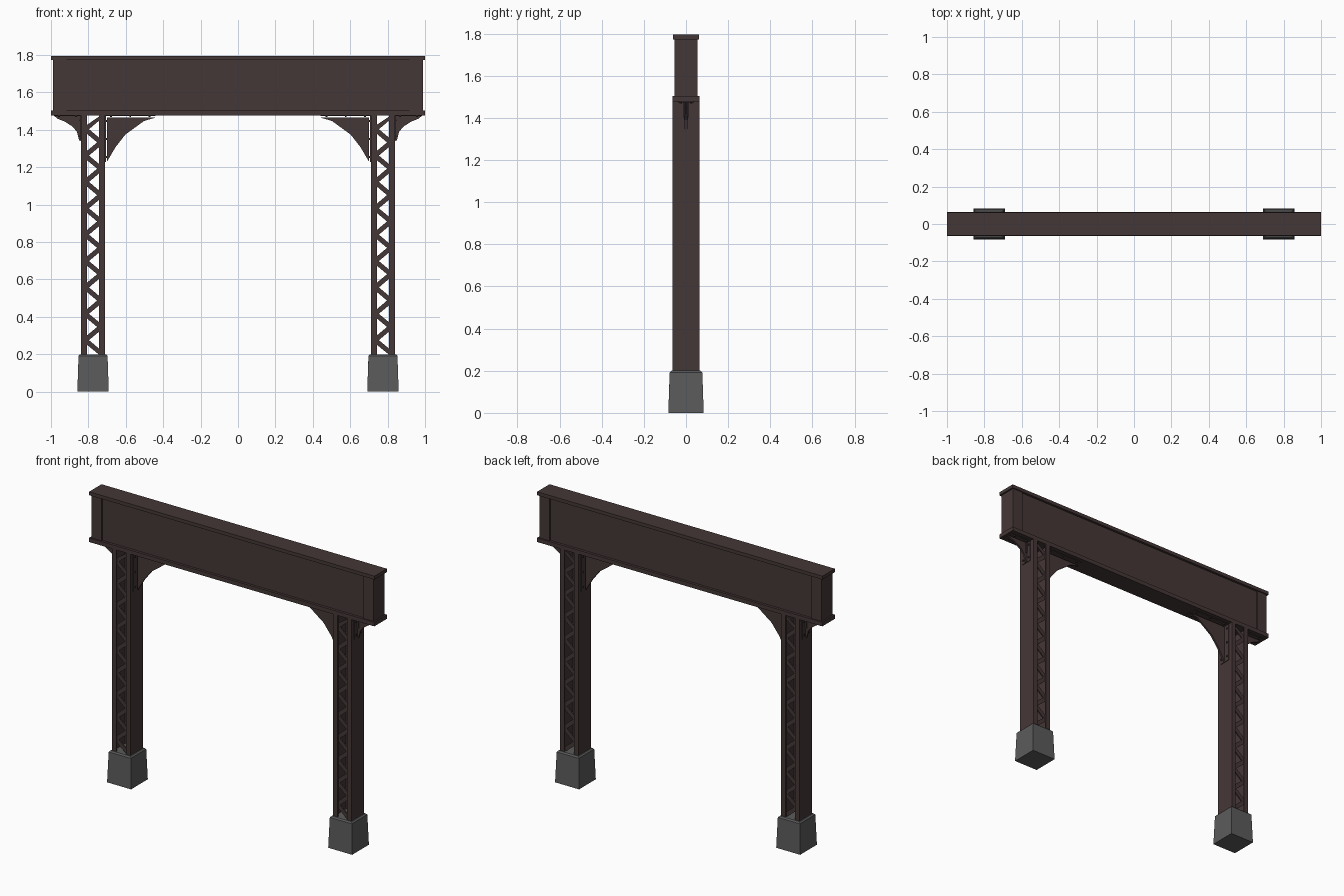
import bpy, bmesh, math
from mathutils import Matrix, Vector

if "Cube" in bpy.data.objects:
    bpy.data.objects.remove(bpy.data.objects["Cube"])


def material(name, rgb):
    m = bpy.data.materials.new(name)
    m.diffuse_color = (*rgb, 1)
    m.use_nodes = True
    m.node_tree.nodes["Principled BSDF"].inputs["Base Color"].default_value = m.diffuse_color
    return m


BROWN = material("brown_steel", (0.060, 0.038, 0.038))
GREY = material("grey_concrete", (0.105, 0.105, 0.105))


def box(bm, x0, x1, y0, y1, z0, z1):
    size = Matrix.Diagonal((abs(x1 - x0), abs(y1 - y0), abs(z1 - z0), 1))
    centre = Matrix.Translation(((x0 + x1) / 2, (y0 + y1) / 2, (z0 + z1) / 2))
    return bmesh.ops.create_cube(bm, size=1, matrix=centre @ size)["verts"]


def prism(bm, points, y0, y1):
    """Extrude an x-z outline along y."""
    face = bm.faces.new([bm.verts.new((x, y0, z)) for x, z in points])
    new = bmesh.ops.extrude_face_region(bm, geom=[face])["geom"]
    for v in new:
        if isinstance(v, bmesh.types.BMVert):
            v.co.y = y1


def bolt(bm, pos, axis, r=0.006, h=0.007):
    rot = Vector((0, 0, 1)).rotation_difference(Vector(axis)).to_matrix().to_4x4()
    bmesh.ops.create_cone(bm, cap_ends=True, segments=6, radius1=r, radius2=r,
                          depth=h, matrix=Matrix.Translation(pos) @ rot)


def finish(bm, name, mat):
    bmesh.ops.recalc_face_normals(bm, faces=bm.faces[:])
    me = bpy.data.meshes.new(name)
    bm.to_mesh(me)
    bm.free()
    me.materials.append(mat)
    ob = bpy.data.objects.new(name, me)
    bpy.context.collection.objects.link(ob)
    return ob


COL, BASE, TOP = 0.775, 0.20, 1.477   # column centre, footing top, girder underside

# girder: flanges, recessed web box and thicker end stiffeners
bm = bmesh.new()
box(bm, -1, 1, -0.062, 0.062, 1.773, 1.795)
box(bm, -1, 1, -0.063, 0.063, TOP, 1.503)
box(bm, -0.95, 0.95, -0.047, 0.047, 1.50, 1.775)
for s in (-1, 1):
    box(bm, s * 0.918, s * 0.99, -0.055, 0.055, 1.50, 1.775)
finish(bm, "girder", BROWN)


def column(cx, side):
    # two channels with their backs outward
    bm = bmesh.new()
    for s in (-1, 1):
        box(bm, cx + s * 0.056, cx + s * 0.064, -0.063, 0.063, BASE - 0.01, TOP)
        for t in (-1, 1):
            box(bm, cx + s * 0.033, cx + s * 0.057, t * 0.055, t * 0.063, BASE - 0.01, TOP)
    finish(bm, side + "_column", BROWN)

    # zigzag lacing bars on the front and back
    bm = bmesh.new()
    step, half, w = 0.0705, 0.042, 0.017
    z, right = BASE + 0.005, 1
    while z + step < TOP + 0.01:
        a, b = cx + right * half, cx - right * half
        outline = [(a, z - w), (b, z + step - w), (b, z + step + w), (a, z + w)]
        outline = [(x, min(max(q, BASE - 0.01), TOP)) for x, q in outline]
        for t in (-1, 1):
            prism(bm, outline, t * 0.047, t * 0.055)
        z, right = z + step, -right
    finish(bm, side + "_lacing", BROWN)

    # tapered footing with a chamfered top
    bm = bmesh.new()
    for v in box(bm, cx - 0.084, cx + 0.084, -0.084, 0.084, 0, BASE):
        if v.co.z > 0.1:
            v.co.x = cx + (v.co.x - cx) * 0.92
            v.co.y *= 0.92
    edges = [e for e in bm.edges if all(v.co.z > 0.1 for v in e.verts)]
    bmesh.ops.bevel(bm, geom=edges, offset=0.008, segments=1, affect='EDGES')
    finish(bm, side + "_footing", GREY)


def bracket(name, s, wall, out, outline, reach, drop, gap, bolts):
    """Curved gusset with bolted plates; out = +1 leads away from the centre."""
    bm = bmesh.new()
    d = s * out
    wx = s * wall
    prism(bm, [(wx + d * x, TOP - z) for x, z in outline], -0.006, 0.006)
    box(bm, wx, wx + d * 0.004, -0.037, 0.037, TOP - drop, TOP - 0.002)
    box(bm, wx, wx + d * reach, -0.037, 0.037, TOP - 0.004, TOP)
    if gap == 0:   # angle legs either side of the gusset
        for t in (-1, 1):
            box(bm, wx, wx + d * 0.012, t * 0.006, t * 0.011, TOP - 0.075, TOP)
    for k in range(bolts):
        f = (k + 0.3) / (bolts - 0.4)
        for y in (-0.026, 0.026):
            bolt(bm, (wx + d * 0.006, y, TOP - drop * f), (1, 0, 0))
            bolt(bm, (wx + d * reach * f, y, TOP - 0.006), (0, 0, 1))
    finish(bm, name, BROWN)


# outlines are (distance from column, distance below girder)
OUTER = [(0.002, 0.002), (0.145, 0.002), (0.125, 0.018), (0.085, 0.034),
         (0.045, 0.060), (0.022, 0.088), (0.010, 0.135), (0.002, 0.135)]
INNER = [(0.010, 0.010), (0.275, 0.010), (0.208, 0.030), (0.108, 0.103),
         (0.056, 0.170), (0.010, 0.248)]

for s, side in ((-1, "left"), (1, "right")):
    column(s * COL, side)
    bracket(side + "_outer_bracket", s, COL + 0.064, 1, OUTER, 0.145, 0.137, 0, 2)
    bracket(side + "_inner_bracket", s, COL - 0.064, -1, INNER, 0.27, 0.25, 0.01, 3)
